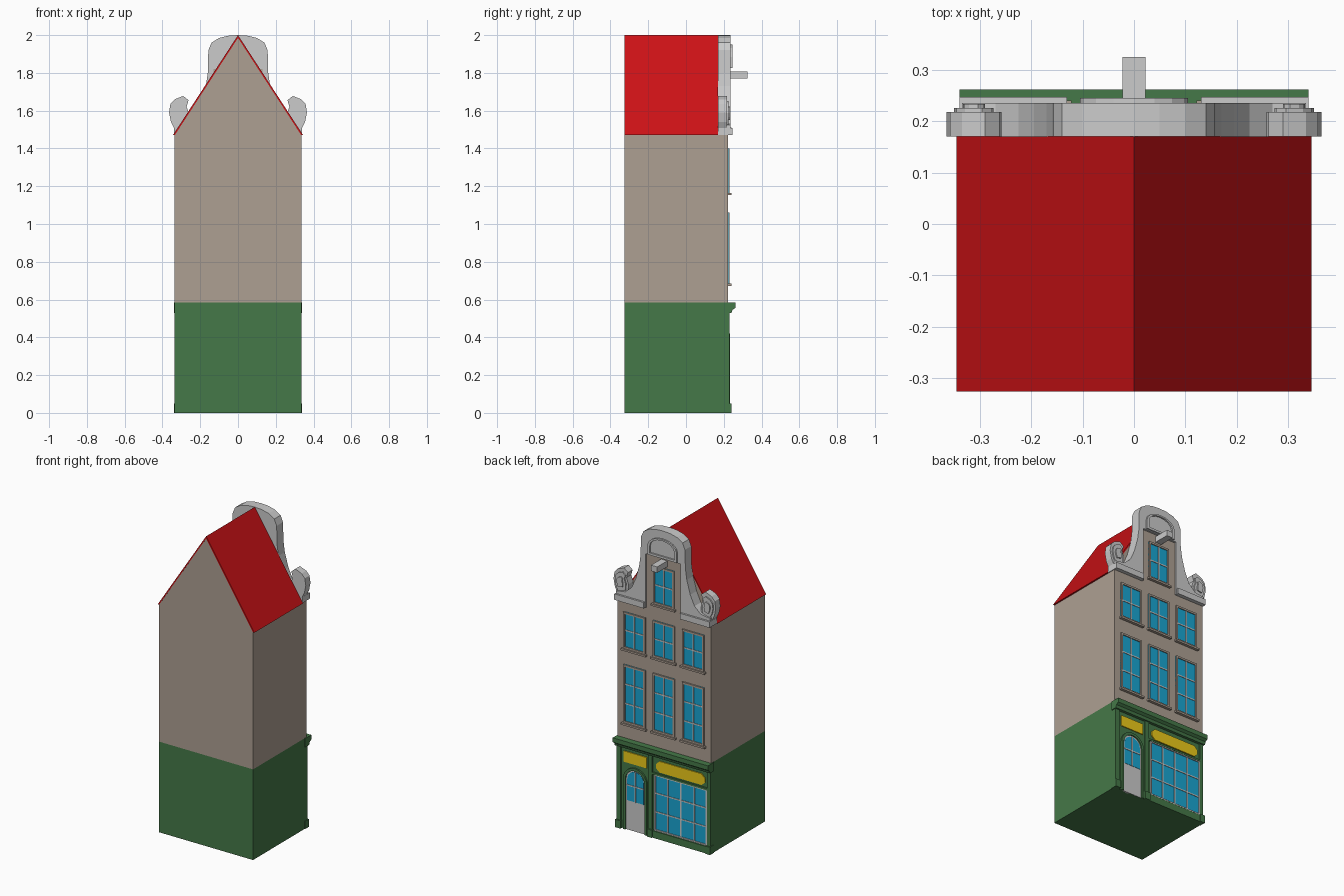
import bpy, bmesh, math

if "Cube" in bpy.data.objects:
    bpy.data.objects.remove(bpy.data.objects["Cube"])


def material(name, rgb):
    m = bpy.data.materials.new(name)
    m.diffuse_color = (*rgb, 1)
    m.use_nodes = True
    m.node_tree.nodes["Principled BSDF"].inputs["Base Color"].default_value = m.diffuse_color
    return m


BRICK = material("brick", (0.42, 0.35, 0.29))
GREEN = material("green_paint", (0.06, 0.19, 0.065))
RED = material("roof_red", (0.6, 0.006, 0.008))
BLUE = material("glass_blue", (0.01, 0.38, 0.65))
GOLD = material("sign_yellow", (0.85, 0.6, 0.01))
W = 0.222  # y of the facade plane


def finish(name, bm, mat):
    bmesh.ops.recalc_face_normals(bm, faces=bm.faces)
    me = bpy.data.meshes.new(name)
    bm.to_mesh(me)
    bm.free()
    if mat:
        me.materials.append(mat)
    ob = bpy.data.objects.new(name, me)
    bpy.context.collection.objects.link(ob)
    return ob


def boxes(name, specs, mat=None):
    """One object from boxes given as (x0, x1, y0, y1, z0, z1)."""
    bm = bmesh.new()
    for x0, x1, y0, y1, z0, z1 in specs:
        vs = bmesh.ops.create_cube(bm, size=1)["verts"]
        for v in vs:
            v.co = ((x0 + x1) / 2 + v.co.x * (x1 - x0),
                    (y0 + y1) / 2 + v.co.y * (y1 - y0),
                    (z0 + z1) / 2 + v.co.z * (z1 - z0))
    return finish(name, bm, mat)


def prism(name, pts, a, b, mat=None, axis="y"):
    """Extrude an (x, z) profile along y, or a (y, z) profile along x."""
    bm = bmesh.new()
    place = (lambda p, d: (p[0], d, p[1])) if axis == "y" else (lambda p, d: (d, p[0], p[1]))
    ends = [[bm.verts.new(place(p, d)) for p in pts] for d in (a, b)]
    n = len(pts)
    for e in ends:
        bm.faces.new(e)
    for i in range(n):
        j = (i + 1) % n
        bm.faces.new((ends[0][i], ends[0][j], ends[1][j], ends[1][i]))
    return finish(name, bm, mat)


def mirrored(half):
    """Close a right-hand outline with its mirror image."""
    return half + [(-x, z) for x, z in reversed(half) if x > 1e-6]


def arch(cx, r, z0, spring, n=10):
    arc = [(cx + r * math.cos(math.pi * i / n), spring + r * math.sin(math.pi * i / n))
           for i in range(n + 1)]
    return [(cx + r, z0)] + arc + [(cx - r, z0)]


def window(name, x0, x1, z0, z1, cols, rows, edge=0.012, sill=True, mat=None):
    boxes(name + "_glass", [(x0, x1, W - 0.01, W + 0.003, z0, z1)], BLUE)
    y0, y1, t = W - 0.01, W + 0.009, 0.004
    bars = [(x0, x0 + edge, y0, y1, z0, z1), (x1 - edge, x1, y0, y1, z0, z1),
            (x0, x1, y0, y1, z0, z0 + edge), (x0, x1, y0, y1, z1 - edge, z1)]
    boxes(name + "_frame", bars, mat)
    bars = []
    for i in range(1, cols):
        x = x0 + (x1 - x0) * i / cols
        bars.append((x - t, x + t, y0, y1 - 0.002, z0, z1))
    for i in range(1, rows):
        z = z0 + (z1 - z0) * i / rows
        bars.append((x0, x1, y0, y1 - 0.003, z - t, z + t))
    boxes(name + "_bars", bars)
    if sill:
        boxes(name + "_sill", [(x0 - 0.01, x1 + 0.01, y0, W + 0.018, z0 - 0.012, z0)], BRICK)


# House body and roof
boxes("shop_storey", [(-0.335, 0.335, -0.325, W, 0, 0.585)], GREEN)
boxes("upper_storeys", [(-0.335, 0.335, -0.325, W, 0.585, 1.47)], BRICK)
prism("rear_gable", [(-0.335, 1.47), (0.335, 1.47), (0, 1.985)], -0.325, 0.17, BRICK)
prism("roof", [(0.335, 1.47), (0.345, 1.47), (0, 2.0), (-0.345, 1.47), (-0.335, 1.47), (0, 1.985)],
      -0.3255, 0.17, RED)

# Upper windows
for i, x in enumerate((-0.21, 0, 0.21)):
    window(f"tall_window_{i}", x - 0.078, x + 0.078, 0.685, 1.06, 2, 3, mat=BRICK)
    window(f"short_window_{i}", x - 0.078, x + 0.078, 1.165, 1.40, 2, 2, mat=BRICK)
window("attic_window", -0.075, 0.075, 1.51, 1.755, 2, 2, mat=BRICK)

# Bell gable of stone around the brick attic wall
boxes("attic_wall", [(-0.13, 0.13, 0.17, W, 1.47, 1.82)], BRICK)
prism("bell_gable", mirrored([
    (0.125, 1.82), (0.125, 1.47), (0.335, 1.47), (0.335, 1.525), (0.27, 1.535), (0.225, 1.575),
    (0.195, 1.64), (0.17, 1.73), (0.16, 1.80), (0.157, 1.92), (0.14, 1.96), (0.10, 1.985),
    (0.05, 1.997), (0, 2.0)]), 0.17, 0.235)
for s, side in ((1, "right"), (-1, "left")):
    boxes(f"gable_band_{side}", [(min(s * .13, s * .34), max(s * .13, s * .34), 0.17, 0.247, 1.47, 1.508)])
    # Scroll ornament: large outline with two stepped, shrinking layers
    scroll = [(0.335, 1.50), (0.355, 1.54), (0.365, 1.59), (0.358, 1.635), (0.335, 1.66),
              (0.29, 1.678), (0.262, 1.655), (0.272, 1.62), (0.258, 1.58), (0.262, 1.52)]
    for k, (f, y) in enumerate(((1, 0.218), (0.72, 0.226), (0.4, 0.234))):
        prism(f"scroll_{side}_{k}", [(s * (0.312 + (x - 0.312) * f), 1.585 + (z - 1.585) * f)
                                     for x, z in scroll], 0.17, y)

# Arched moulding in the gable top and hoist beam
outer = arch(0, 0.105, 1.83, 1.885, 8)
outer = [(x, 1.885 + (z - 1.885) * 0.62 if z > 1.885 else z) for x, z in outer]
inner = [(x * 0.84, 1.842 + (z - 1.83) * 0.84 - 0.003) for x, z in outer]
prism("gable_moulding", outer + inner[::-1], 0.23, 0.245)
boxes("gable_moulding_foot", [(-0.105, 0.105, 0.23, 0.245, 1.825, 1.839)])
boxes("hoist_beam", [(-0.022, 0.022, 0.17, 0.325, 1.77, 1.808)])

# Shopfront mouldings
prism("shop_cornice", [(0.2, 0.528), (0.24, 0.528), (0.246, 0.545), (0.262, 0.556), (0.262, 0.585),
                       (0.2, 0.585)], -0.34, 0.34, GREEN, "x")
posts, plinths = [], []
for x0, x1 in ((-0.335, -0.312), (0.08, 0.108), (0.305, 0.335)):
    posts.append((x0, x1, 0.2, W + 0.009, 0, 0.53))
    plinths.append((x0 - 0.004, x1 + 0.004, 0.2, 0.24, 0, 0.05))
boxes("shop_pilasters", posts, GREEN)
boxes("pilaster_plinths", plinths, GREEN)
boxes("stall_riser", [(-0.312, 0.08, 0.2, W + 0.012, 0, 0.045)], GREEN)
boxes("shop_transom", [(-0.312, 0.08, 0.2, W + 0.011, 0.408, 0.42)], GREEN)
window("shop_window", -0.31, 0.065, 0.048, 0.41, 4, 3, edge=0.008, sill=False)

# Sign boards, without lettering
prism("long_sign", [(-0.295, 0.452), (-0.27, 0.43), (0.03, 0.43), (0.055, 0.452), (0.055, 0.478),
                    (0.03, 0.502), (-0.27, 0.502), (-0.295, 0.478)], 0.21, W + 0.006, GOLD)
boxes("door_sign", [(0.122, 0.285, 0.21, W + 0.006, 0.432, 0.502)], GOLD)

# Arched door
prism("door_arch", arch(0.203, 0.085, 0, 0.325) + arch(0.203, 0.068, 0, 0.325)[::-1],
      0.21, W + 0.010, GREEN)
prism("door_leaf", arch(0.203, 0.068, 0, 0.325), 0.21, W + 0.002)
prism("door_glass", arch(0.203, 0.059, 0.19, 0.325), 0.21, W + 0.004, BLUE)
boxes("door_bars", [(0.199, 0.207, 0.21, W + 0.007, 0.19, 0.385),
                    (0.144, 0.262, 0.21, W + 0.007, 0.285, 0.293)])
